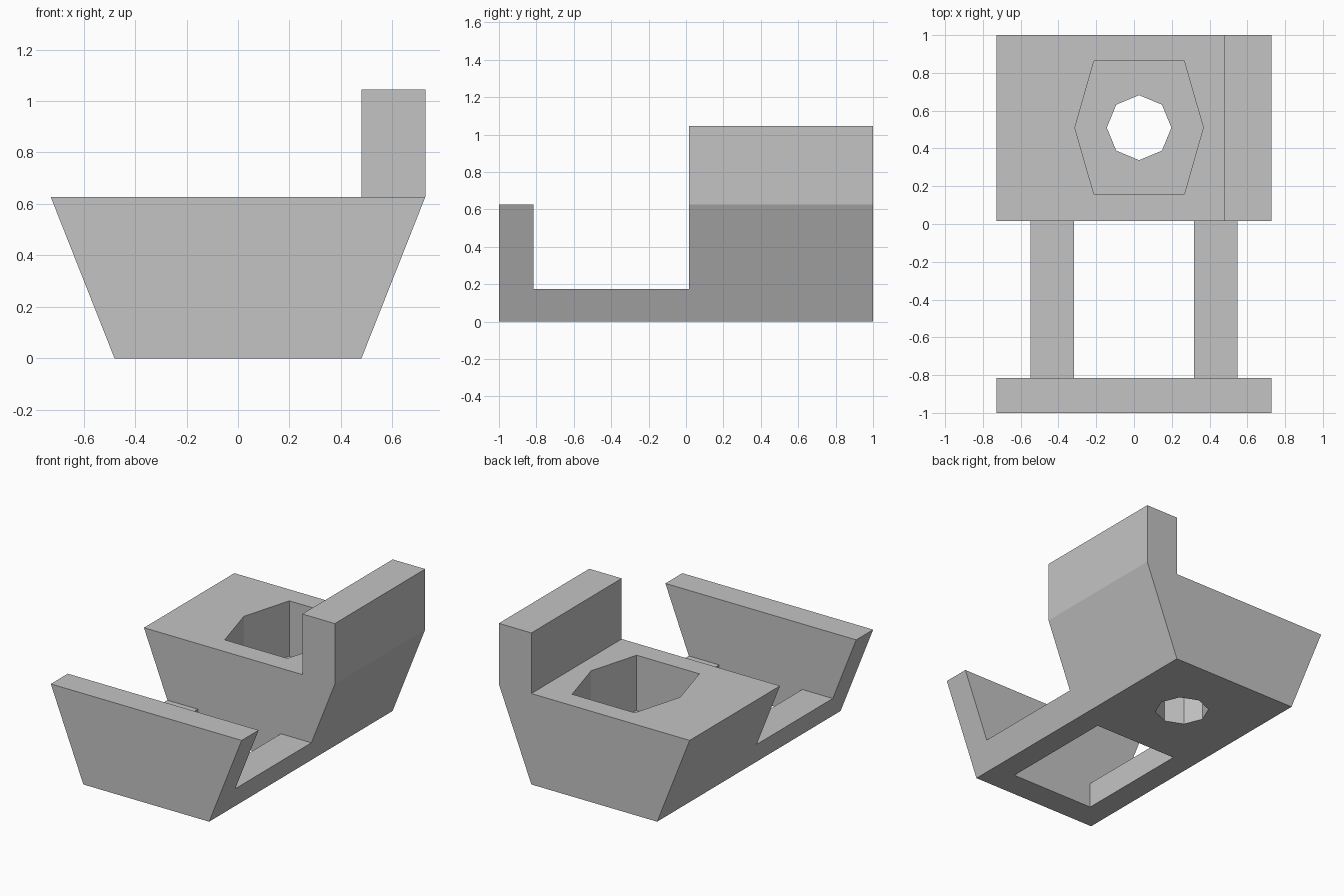
import bpy
import bmesh
from math import cos, sin, pi
from mathutils import Vector

cube = bpy.data.objects.get("Cube")
if cube:
    bpy.data.objects.remove(cube, do_unlink=True)

grey = bpy.data.materials.new("plain_grey")
grey.use_nodes = True
colour = (0.55, 0.55, 0.55, 1)
grey.diffuse_color = colour
grey.node_tree.nodes["Principled BSDF"].inputs["Base Color"].default_value = colour


def prism(name, outline, axis, start, end):
    """Extrude a 2D outline along one axis (0 = x, 1 = y, 2 = z)."""
    bm = bmesh.new()
    verts = []
    for point in outline:
        co = list(point)
        co.insert(axis, start)
        verts.append(bm.verts.new(co))
    face = bm.faces.new(verts)
    new = bmesh.ops.extrude_face_region(bm, geom=[face])["geom"]
    shift = Vector((0, 0, 0))
    shift[axis] = end - start
    bmesh.ops.translate(bm, vec=shift,
                        verts=[g for g in new if isinstance(g, bmesh.types.BMVert)])
    bmesh.ops.recalc_face_normals(bm, faces=bm.faces)
    mesh = bpy.data.meshes.new(name)
    bm.to_mesh(mesh)
    bm.free()
    mesh.materials.append(grey)
    obj = bpy.data.objects.new(name, mesh)
    bpy.context.collection.objects.link(obj)
    return obj


def ring(cx, cy, rx, ry, sides):
    return [(cx + rx * cos(2 * pi * i / sides), cy + ry * sin(2 * pi * i / sides))
            for i in range(sides)]


def cut(body, cutter):
    cutter.hide_render = True
    mod = body.modifiers.new(cutter.name, "BOOLEAN")
    mod.operation = "DIFFERENCE"
    mod.solver = "EXACT"
    mod.object = cutter
    bpy.context.view_layer.objects.active = body
    bpy.ops.object.modifier_apply(modifier=mod.name)
    bpy.data.objects.remove(cutter, do_unlink=True)


# Flared body with the tall side wall, as one front profile
HALF, RIM, WALL = 0.728, 0.627, 1.045
body = prism("cradle_body",
             [(-0.48, 0), (0.48, 0), (HALF, RIM), (HALF, WALL),
              (0.48, WALL), (0.48, RIM), (-HALF, RIM)], 1, -1, 1)

# Gap between front plate and rear block, and no side wall over the front plate
BACK, FRONT, RAIL = 0.015, -0.815, 0.175
cut(body, prism("gap_cutter",
                [(-1.2, 2), (-1.2, RIM), (FRONT, RIM), (FRONT, RAIL),
                 (BACK, RAIL), (BACK, 2)], 0, -1, 1))

# Opening in the floor that leaves two side rails
cut(body, prism("floor_opening_cutter",
                [(-0.317, FRONT), (0.317, FRONT), (0.317, BACK), (-0.317, BACK)],
                2, -0.2, 0.4))

# Hexagonal pocket and the octagonal hole below it
cx, cy = 0.027, 0.51
pocket = [(cx - 0.34, cy), (cx - 0.239, cy - 0.352), (cx + 0.239, cy - 0.352),
          (cx + 0.34, cy), (cx + 0.239, cy + 0.352), (cx - 0.239, cy + 0.352)]
cut(body, prism("pocket_cutter", pocket, 2, 0.245, 0.9))
cut(body, prism("hole_cutter", ring(cx, cy, 0.171, 0.172, 8), 2, -0.2, 0.5))
